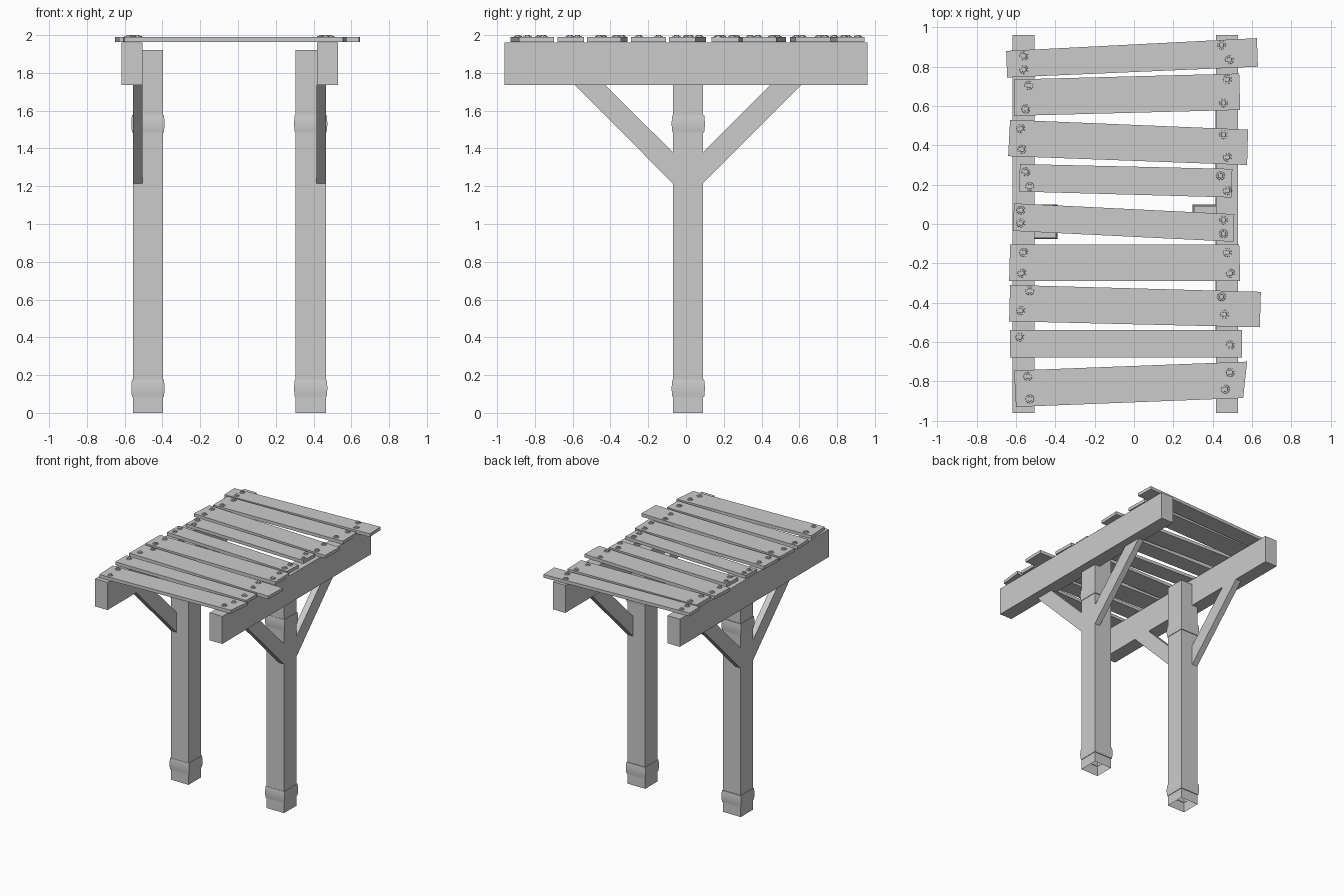
import bpy, bmesh, math
from mathutils import Matrix

if "Cube" in bpy.data.objects:
    bpy.data.objects.remove(bpy.data.objects["Cube"])


def finish(bm, name, smooth=False):
    bmesh.ops.recalc_face_normals(bm, faces=bm.faces)
    me = bpy.data.meshes.new(name)
    bm.to_mesh(me)
    bm.free()
    ob = bpy.data.objects.new(name, me)
    bpy.context.collection.objects.link(ob)
    if smooth:
        bpy.context.view_layer.objects.active = ob
        ob.select_set(True)
        bpy.ops.object.shade_smooth_by_angle(angle=math.radians(50))
        ob.select_set(False)
    return ob


def prism(name, pts, vec):
    """Extrude a closed outline of 3D points along vec."""
    bm = bmesh.new()
    face = bm.faces.new([bm.verts.new(p) for p in pts])
    new = bmesh.ops.extrude_face_region(bm, geom=[face], use_keep_orig=True)["geom"]
    bmesh.ops.translate(bm, vec=vec, verts=[g for g in new if isinstance(g, bmesh.types.BMVert)])
    return finish(bm, name)


def box(name, x0, x1, y0, y1, z0, z1):
    return prism(name, [(x0, y0, z0), (x1, y0, z0), (x1, y1, z0), (x0, y1, z0)], (0, 0, z1 - z0))


def band(name, cx, cy, z0, z1):
    """Bulging square collar around a post."""
    bm = bmesh.new()
    rings = []
    profile = [(0.078, 0), (0.084, 0), (0.087, 0.25), (0.088, 0.5), (0.087, 0.75), (0.084, 1), (0.078, 1)]
    for r, t in profile:
        z = z0 + (z1 - z0) * t
        rings.append([bm.verts.new((cx + sx * r, cy + sy * r, z))
                      for sx, sy in ((-1, -1), (1, -1), (1, 1), (-1, 1))])
    for a, b in zip(rings, rings[1:]):
        for i in range(4):
            j = (i + 1) % 4
            bm.faces.new((a[i], a[j], b[j], b[i]))
    return finish(bm, name, smooth=True)


# posts, collars, beams and braces for each side
CY = 0.01
for side, px, bx0, bx1, kx in (("left", -0.477, -0.617, -0.505, -0.555),
                               ("right", 0.385, 0.417, 0.53, 0.415)):
    post = box(side + "_post", px - 0.08, px + 0.08, CY - 0.08, CY + 0.08, 0, 1.92)
    # hollow underside of the post
    bm = bmesh.new()
    bm.from_mesh(post.data)
    bmesh.ops.delete(bm, geom=[f for f in bm.faces if f.calc_center_median().z < 0.01], context='FACES_ONLY')
    bm.to_mesh(post.data)
    bm.free()
    band(side + "_lower_collar", px, CY + 0.002, 0.083, 0.177)
    band(side + "_upper_collar", px, CY + 0.002, 1.485, 1.578)
    box(side + "_beam", bx0, bx1, -0.96, 0.96, 1.737, 1.962)
    for d, label in ((-1, "front"), (1, "back")):
        outline = [(0.08, 1.215), (0.60, 1.737), (0.438, 1.737), (0.08, 1.38)]
        prism(f"{side}_{label}_brace", [(kx, CY + d * y, z) for y, z in outline], (0.05, 0, 0))

# planks: left x/y, right x/y along the back edge, then right and left of the front edge
planks = [
    (-.65, .88, .625, .945, .63, .80, -.645, .745),
    (-.61, .735, .535, .765, .54, .58, -.61, .55),
    (-.63, .53, .58, .48, .575, .30, -.64, .345),
    (-.58, .305, .50, .28, .495, .135, -.585, .165),
    (-.61, .105, .51, .05, .505, -.09, -.615, -.035),
    (-.63, -.105, .535, -.105, .54, -.29, -.635, -.29),
    (-.63, -.31, .645, -.345, .64, -.525, -.635, -.495),
    (-.63, -.54, .55, -.54, .55, -.68, -.63, -.68),
    (-.61, -.745, .575, -.70, .555, -.885, -.60, -.93),
]
for n, p in enumerate(planks):
    prism(f"plank_{n + 1}", [(p[i], p[i + 1], 1.964) for i in range(0, 8, 2)], (0, 0, 0.026))

# hex bolts with a wider flange
bolts = {
    "left": [(-.56, .855), (-.56, .785), (-.535, .705), (-.55, .585), (-.575, .485), (-.57, .38),
             (-.55, .265), (-.53, .19), (-.575, .07), (-.575, .005), (-.56, -.145), (-.57, -.25),
             (-.53, -.34), (-.575, -.44), (-.58, -.575), (-.54, -.775), (-.53, -.89)],
    "right": [(.445, .91), (.485, .835), (.475, .735), (.455, .615), (.455, .455), (.475, .34),
              (.44, .245), (.475, .17), (.455, .02), (.455, -.05), (.475, -.145), (.49, -.25),
              (.445, -.37), (.46, -.46), (.49, -.615), (.49, -.755), (.465, -.84)],
}
for side, places in bolts.items():
    bm = bmesh.new()
    for x, y in places:
        for seg, r1, r2, z0, z1 in ((12, 0.023, 0.021, 1.986, 1.994), (6, 0.015, 0.013, 1.99, 2.0)):
            bmesh.ops.create_cone(bm, cap_ends=True, segments=seg, radius1=r1, radius2=r2, depth=z1 - z0,
                                  matrix=Matrix.Translation((x, y, (z0 + z1) / 2)))
    finish(bm, side + "_bolts")
